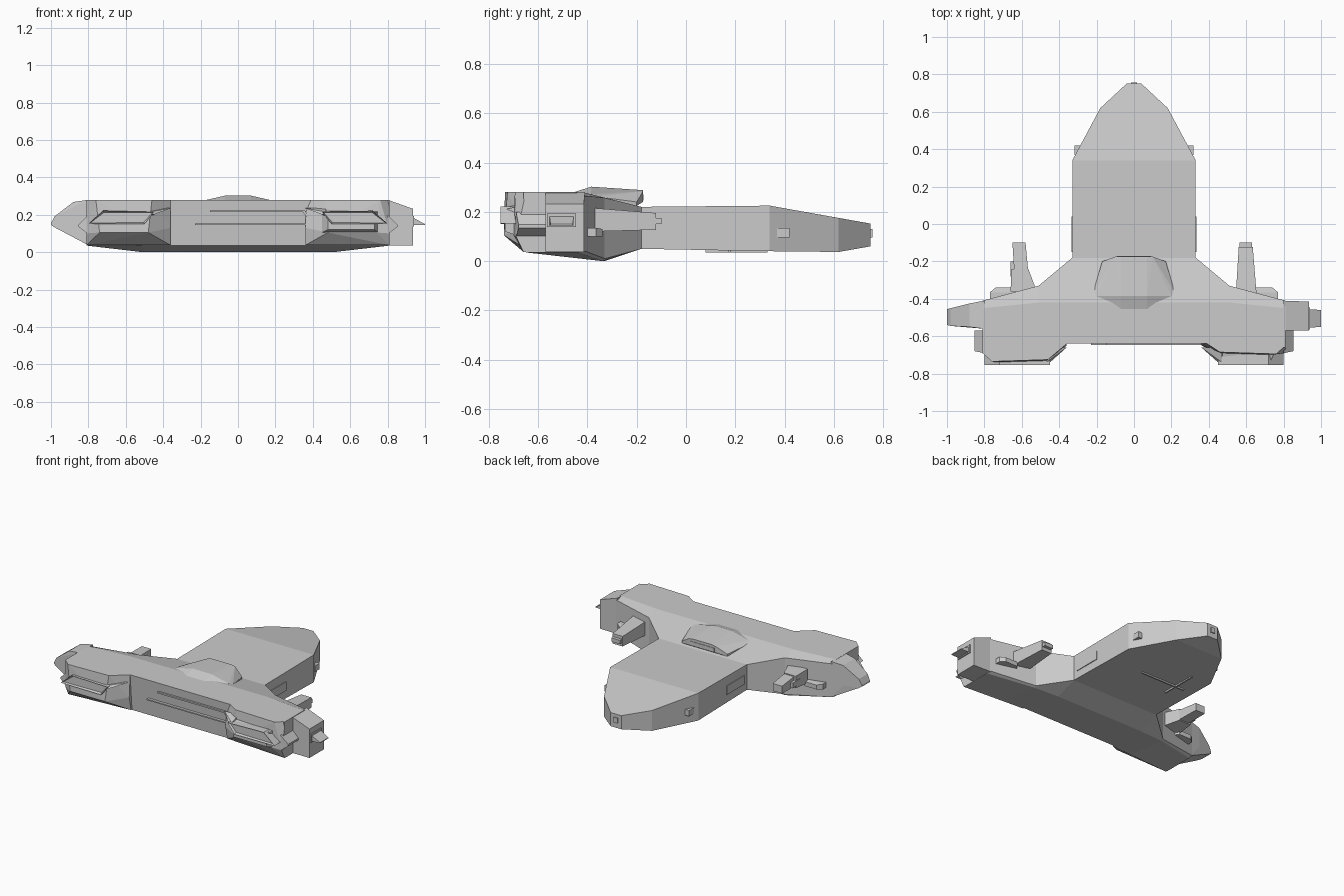
import bpy, bmesh

cube = bpy.data.objects.get("Cube")
if cube:
    bpy.data.objects.remove(cube)


def finish(name, bm):
    bmesh.ops.recalc_face_normals(bm, faces=bm.faces)
    mesh = bpy.data.meshes.new(name)
    bm.to_mesh(mesh)
    bm.free()
    obj = bpy.data.objects.new(name, mesh)
    bpy.context.collection.objects.link(obj)
    return obj


def hull(name, points, side=1):
    """Convex solid around points; side=-1 mirrors it across x."""
    bm = bmesh.new()
    for x, y, z in points:
        bm.verts.new((x * side, y, z))
    out = bmesh.ops.convex_hull(bm, input=bm.verts)
    loose = [v for v in out["geom_interior"] if isinstance(v, bmesh.types.BMVert)]
    bmesh.ops.delete(bm, geom=loose, context="VERTS")
    bmesh.ops.dissolve_limit(bm, angle_limit=0.01, verts=bm.verts, edges=bm.edges)
    return finish(name, bm)


def corners(x, y, z):
    return [(a, b, c) for a in x for b in y for c in z]


def box(name, x, y, z, side=1):
    return hull(name, corners(x, y, z), side)


def loft(name, stations):
    """Skin a row of (x, [(y, z), ...]) sections and cap both ends."""
    bm = bmesh.new()
    rings = [[bm.verts.new((x, y, z)) for y, z in sec] for x, sec in stations]
    n = len(rings[0])
    for a, b in zip(rings, rings[1:]):
        for i in range(n):
            j = (i + 1) % n
            bm.faces.new((a[i], a[j], b[j], b[i]))
    bm.faces.new(rings[0])
    bm.faces.new(rings[-1])
    return finish(name, bm)


def framed_panel(name, outline, back, front, rim, side):
    """Slab facing -y with a sunken middle."""
    bm = bmesh.new()
    face = bm.faces.new([bm.verts.new((x * side, front, z)) for x, z in outline])
    ext = bmesh.ops.extrude_face_region(bm, geom=[face], use_keep_orig=True)
    for v in ext["geom"]:
        if isinstance(v, bmesh.types.BMVert):
            v.co.y = back
    bmesh.ops.recalc_face_normals(bm, faces=bm.faces)
    front_face = min(bm.faces, key=lambda f: f.calc_center_median().y)
    bmesh.ops.inset_individual(bm, faces=[front_face], thickness=rim, depth=-0.015)
    return finish(name, bm)


# Main wing, skinned from tip to tip
inner = [(-.64, .28), (-.42, .28), (-.18, .22), (-.18, .05), (-.33, 0), (-.62, .035)]
elbow = [(-.64, .28), (-.42, .28), (-.33, .257), (-.33, .01), (-.34, 0), (-.62, .035)]
tip = [(-.66, .28), (-.45, .28), (-.41, .265), (-.41, .04), (-.44, .035), (-.65, .035)]
half = [(.33, inner), (.51, elbow), (.81, tip)]
loft("main_wing", [(-x, s) for x, s in reversed(half)] + half)

# Rear hull: flat deck, then a tapering tail
tail = []
for s in (-1, 1):
    for x, y, low, high in [(.33, -.2, .05, .22), (.33, .34, .04, .225),
                            (.18, .62, .037, .175), (.04, .75, .06, .152)]:
        tail += [(s * x, y, low), (s * x, y, high)]
hull("rear_hull", tail)
box("tail_light", (-.015, .015), (.74, .757), (.095, .13))
for s in (-1, 1):
    box("tail_thruster", (.27, .318), (.37, .42), (.095, .135), s)
    box("tail_side_panel", (.32, .335), (-.15, .04), (.1, .16), s)
box("belly_strip_long", (-.19, -.18), (.08, .33), (.034, .05))
box("belly_strip_cross", (-.25, .08), (.17, .18), (.034, .05))

# Raised command deck with a hooded rear window
deck = []
for s in (-1, 1):
    deck += [(s * x, y, z) for x, y, z in [
        (.07, -.46, .278), (.2, -.385, .272), (.07, -.385, .302), (.22, -.37, .262),
        (.17, -.2, .24), (.17, -.2, .225), (.1, -.175, .283), (.07, -.175, .288),
        (.1, -.175, .24)]]
hull("command_deck", deck)
box("deck_window", (-.09, .09), (-.19, -.172), (.245, .27))

# Front pods; the one on the left sits further back
for s, label, push in ((-1, "right", 0), (1, "left", .04)):
    hull(label + "_front_pod", [
        (.36, -.64 + push / 2, .28), (.46, -.725 + push, .28), (.76, -.735 + push, .28),
        (.81, -.69 + push, .28), (.81, -.6, .28), (.36, -.6, .28),
        (.48, -.74 + push, .105), (.74, -.74 + push, .105), (.36, -.65, .13),
        (.36, -.63, .037), (.81, -.66, .037), (.81, -.69, .1), (.81, -.6, .037),
        (.36, -.6, .037)], s)
    framed_panel(label + "_pod_blade", [(.45, .215), (.72, .222), (.8, .152), (.5, .15)],
                 -.68, -.754, .01, s)
    hull(label + "_blade_inner_spike", [(.36, -.66, .235), (.47, -.66, .24),
         (.47, -.74, .215), (.45, -.74, .2), (.48, -.66, .19)], s)
    hull(label + "_blade_outer_fin", corners((.8,), (-.69, -.57), (.095, .2)) +
         corners((.852,), (-.68, -.57), (.135, .148)), s)
hull("left_pod_lower_block", corners((.45, .75), (-.69,), (.105, .22)) +
     corners((.48, .73), (-.735,), (.12, .21)))

# Thin trim lines along the front
for low, high, x0, x1 in ((.214, .224, -.15, .35), (.146, .154, -.23, .4)):
    box("front_trim", (x0, x1), (-.648, -.63), (low, high))
hull("front_trim_slant", [(x + d, y, z) for x, z in ((.35, .222), (.4, .148))
                          for d in (-.008, .008) for y in (-.648, -.63)])

# Left side block with a pointed sensor
hull("left_side_block", corners((.8,), (-.57, -.41), (.036, .28)) +
     corners((.935,), (-.57, -.415), (.036, .232)))
hull("left_sensor", corners((.93,), (-.555, -.455), (.145, .188)) +
     corners((1.0,), (-.55, -.46), (.145, .15)))
box("left_sensor_mount", (.93, .942), (-.565, -.447), (.138, .194))

# Right side arm, tapering to a blunt tip
hull("right_side_arm", corners((-.8,), (-.56, -.41), (.037, .28)) +
     corners((-.88,), (-.55, -.425), (.132, .268)) +
     corners((-.98,), (-.545, -.45), (.132, .192)) +
     corners((-1.0,), (-.54, -.455), (.145, .155)))

# Rear-facing guns
hull("left_gun", corners((.545, .655), (-.37,), (.12, .215)) +
     corners((.56, .635), (-.122,), (.127, .195)))
box("left_gun_muzzle", (.565, .63), (-.13, -.1), (.15, .175))
hull("right_gun_base", corners((-.66, -.52), (-.36,), (.115, .21)) +
     corners((-.655, -.565), (-.24,), (.125, .205)))
hull("right_gun_barrel", corners((-.64, -.565), (-.26,), (.13, .2)) +
     corners((-.65, -.58), (-.1,), (.14, .19)))
box("right_gun_fin", (-.66, -.635), (-.28, -.2), (.14, .175))

# Nozzles under the rear edge of each wing
for s in (-1, 1):
    hull("rear_nozzle", corners((.63, .77), (-.42, -.365), (.1, .135)) +
         corners((.65, .74), (-.34,), (.1, .13)), s)
